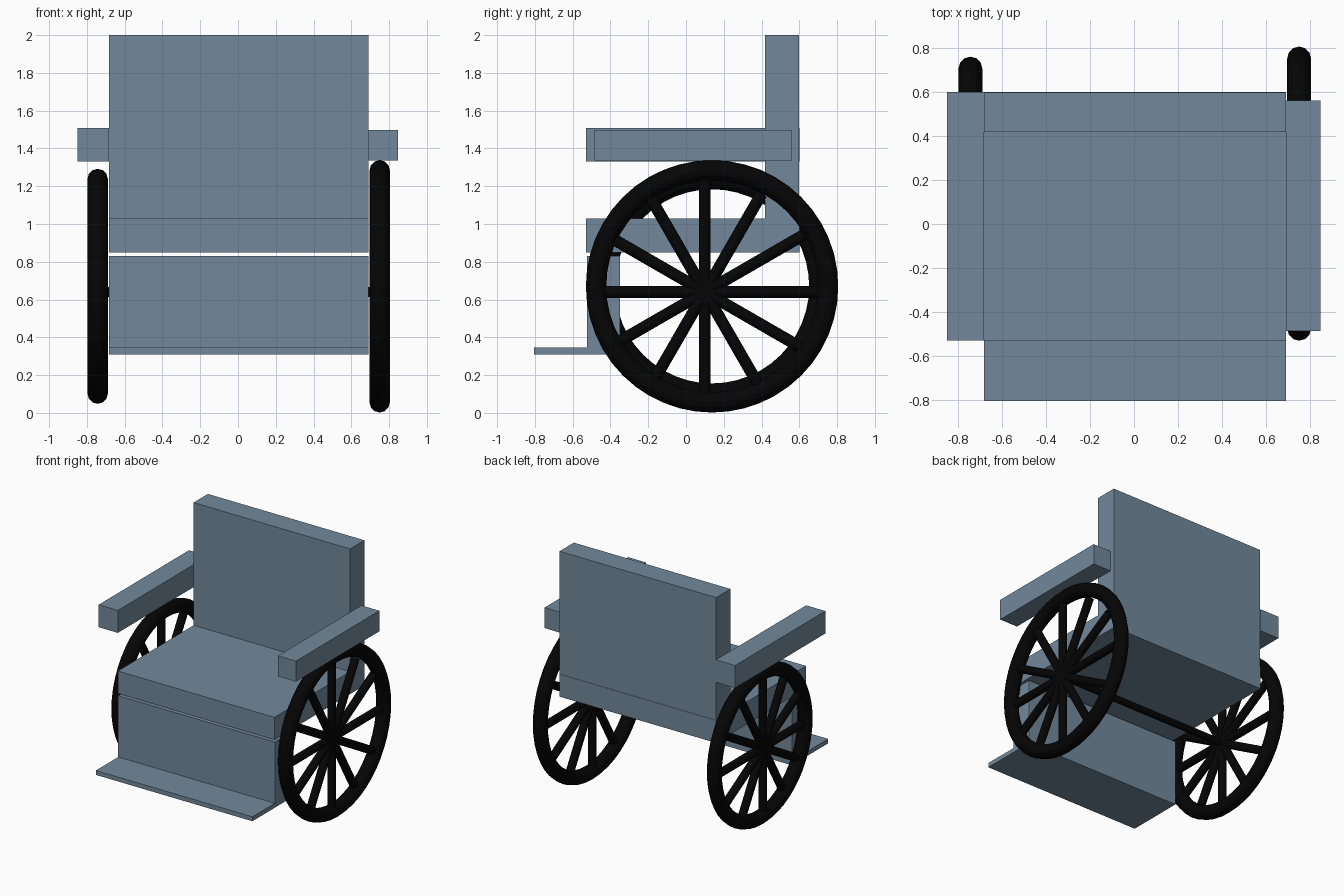
import bpy, math

if "Cube" in bpy.data.objects:
    bpy.data.objects.remove(bpy.data.objects["Cube"])


def material(name, color):
    m = bpy.data.materials.new(name)
    m.diffuse_color = (*color, 1)
    m.use_nodes = True
    m.node_tree.nodes["Principled BSDF"].inputs["Base Color"].default_value = m.diffuse_color
    return m


black = material("black_rubber", (0.0015, 0.0015, 0.0015))
slate = material("slate_blue", (0.17, 0.25, 0.33))


def box(name, x, y, z):
    """Box from (min, max) ranges."""
    bpy.ops.mesh.primitive_cube_add(size=1, location=[sum(r) / 2 for r in (x, y, z)])
    ob = bpy.context.object
    ob.name = name
    ob.scale = [r[1] - r[0] for r in (x, y, z)]
    bpy.ops.object.transform_apply(location=False, rotation=False, scale=True)
    ob.data.materials.append(slate)
    return ob


def rod(name, loc, rot, radius, length):
    bpy.ops.mesh.primitive_cylinder_add(vertices=32, radius=radius, depth=length,
                                        location=loc, rotation=rot)
    ob = bpy.context.object
    ob.name = name
    ob.data.materials.append(black)
    return ob


def wheel(side, x, outer, spoke_reach):
    # tyre
    tube = 0.054
    bpy.ops.mesh.primitive_torus_add(location=(x, 0.138, 0.67), rotation=(0, math.pi / 2, 0),
                                     major_radius=outer - tube, minor_radius=tube,
                                     major_segments=48, minor_segments=12)
    tyre = bpy.context.object
    tyre.name = side + "_tyre"
    tyre.data.materials.append(black)
    # six full-width bars make twelve spokes, slightly off the tyre centre
    for i in range(6):
        rod(f"{side}_spoke_{i + 1}", (x, HUB[0], HUB[1]), (i * math.pi / 6, 0, 0),
            0.031, 2 * spoke_reach)


HUB = (0.10, 0.64)
W = (-0.682, 0.69)

# chair body
box("seat", W, (-0.53, 0.60), (0.85, 1.028))
box("backrest", W, (0.418, 0.597), (1.028, 2.0))
box("leg_panel", W, (-0.525, -0.35), (0.345, 0.83))
box("footrest", W, (-0.805, -0.35), (0.31, 0.345))

# armrests (the two differ slightly)
box("left_armrest", (-0.85, -0.682), (-0.53, 0.60), (1.33, 1.508))
box("right_armrest", (0.69, 0.847), (-0.485, 0.56), (1.335, 1.498))

# wheels and axle
wheel("left", -0.743, 0.622, 0.57)
wheel("right", 0.75, 0.668, 0.60)
rod("axle", (0, HUB[0], HUB[1]), (0, math.pi / 2, 0), 0.026, 1.5)
